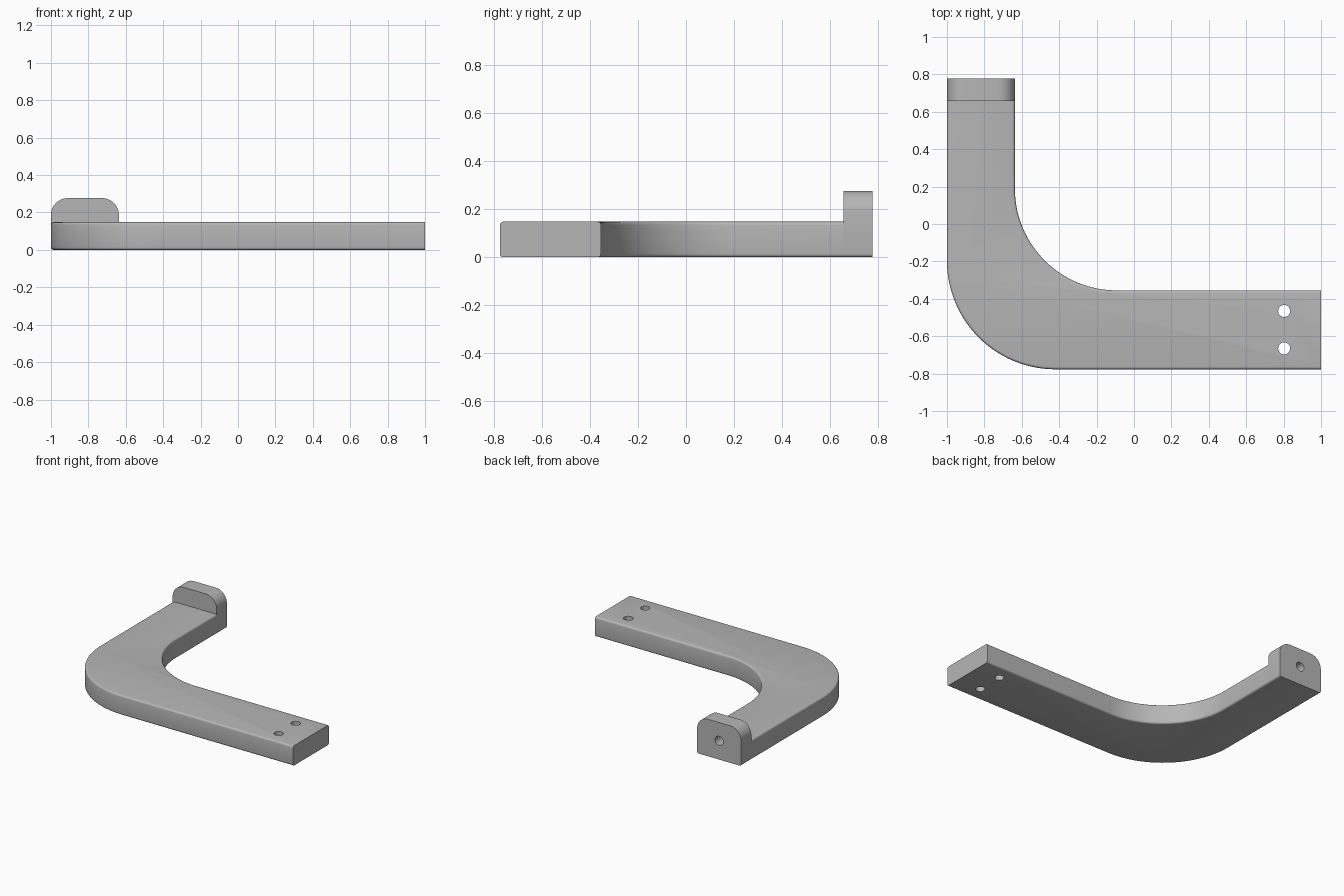
import bpy, bmesh
from math import sin, cos, pi, radians
from mathutils import Vector, Matrix

cube = bpy.data.objects.get("Cube")
if cube:
    bpy.data.objects.remove(cube, do_unlink=True)

grey = bpy.data.materials.new("plain grey")
grey.use_nodes = True
grey.diffuse_color = (0.47, 0.47, 0.47, 1)
grey.node_tree.nodes["Principled BSDF"].inputs["Base Color"].default_value = grey.diffuse_color

LEFT, INNER = -1.0, -0.637       # sides of the upright arm
FRONT, BACK = -0.777, 0.778      # overall depth
ARM_BACK = -0.355                # back side of the long arm
TAB_FRONT = 0.657
THICK, TAB_TOP, EASE = 0.148, 0.277, 0.014


def arc(cx, cy, r, a0, a1, n):
    angles = [radians(a0 + (a1 - a0) * i / n) for i in range(n + 1)]
    return [(cx + r * cos(a), cy + r * sin(a)) for a in angles]


def extrude(name, points, offset, ease=None):
    """Extrude a closed profile; optionally round the edges picked by a rule."""
    bm = bmesh.new()
    face = bm.faces.new([bm.verts.new(p) for p in points])
    top = bmesh.ops.extrude_face_region(bm, geom=[face])["geom"]
    bmesh.ops.translate(bm, vec=Vector(offset),
                        verts=[g for g in top if isinstance(g, bmesh.types.BMVert)])
    bmesh.ops.recalc_face_normals(bm, faces=bm.faces)
    if ease:
        bmesh.ops.bevel(bm, geom=[e for e in bm.edges if ease(e)], offset=EASE,
                        segments=4, profile=0.5, affect='EDGES')
    mesh = bpy.data.meshes.new(name)
    bm.to_mesh(mesh)
    bm.free()
    mesh.materials.append(grey)
    obj = bpy.data.objects.new(name, mesh)
    bpy.context.collection.objects.link(obj)
    return obj


def drill(obj, centre, radius, depth, axis):
    """Cut a round hole centred on a point along the given axis."""
    turn = Matrix.Rotation(pi / 2, 4, 'X') if axis == 'Y' else Matrix()
    bm = bmesh.new()
    bmesh.ops.create_cone(bm, cap_ends=True, segments=32, radius1=radius, radius2=radius,
                          depth=depth, matrix=Matrix.Translation(centre) @ turn)
    mesh = bpy.data.meshes.new("hole_cutter")
    bm.to_mesh(mesh)
    bm.free()
    mesh.materials.append(grey)
    cutter = bpy.data.objects.new("hole_cutter", mesh)
    cutter.hide_render = True
    bpy.context.collection.objects.link(cutter)
    mod = obj.modifiers.new("hole", 'BOOLEAN')
    mod.operation, mod.solver, mod.object = 'DIFFERENCE', 'EXACT', cutter
    bpy.context.view_layer.objects.active = obj
    bpy.ops.object.modifier_apply(modifier=mod.name)
    bpy.data.objects.remove(cutter, do_unlink=True)


def long_edge(e):
    """Flat-lying edges, except those across the two open ends."""
    a, b = (v.co for v in e.verts)
    across = min(a.x, b.x) > 0.999 or min(a.y, b.y) > TAB_FRONT - 0.001
    return abs(a.z - b.z) < 0.001 and not across


# Bent arm: curved L outline with softened long edges
outer_r, inner_r = 0.58, 0.545
outline = [(LEFT, TAB_FRONT)]
outline += arc(LEFT + outer_r, FRONT + outer_r, outer_r, 180, 270, 32)
outline += [(1, FRONT), (1, ARM_BACK)]
outline += arc(INNER + inner_r, ARM_BACK + inner_r, inner_r, 270, 180, 32)
outline += [(INNER, TAB_FRONT)]
arm = extrude("bent_arm", [(x, y, 0) for x, y in outline], (0, 0, THICK), long_edge)

# End tab: upright plate with rounded top corners
r = 0.09
plate = arc(LEFT + EASE, EASE, EASE, 180, 270, 4)
plate += arc(INNER - EASE, EASE, EASE, 270, 360, 4)
plate += arc(INNER - r, TAB_TOP - r, r, 0, 90, 12)
plate += arc(LEFT + r, TAB_TOP - r, r, 90, 180, 12)
tab = extrude("end_tab", [(x, TAB_FRONT, z) for x, z in plate], (0, BACK - TAB_FRONT, 0))

# Mounting holes through the arm, and a blind hole in the tab
for y in (-0.465, -0.665):
    drill(arm, (0.803, y, THICK / 2), 0.032, 0.4, 'Z')
drill(tab, ((LEFT + INNER) / 2, BACK, 0.14), 0.034, 0.2, 'Y')

# Smooth curves, crisp corners
for obj in (arm, tab):
    bpy.ops.object.select_all(action='DESELECT')
    obj.select_set(True)
    bpy.context.view_layer.objects.active = obj
    bpy.ops.object.shade_smooth_by_angle(angle=radians(35))
